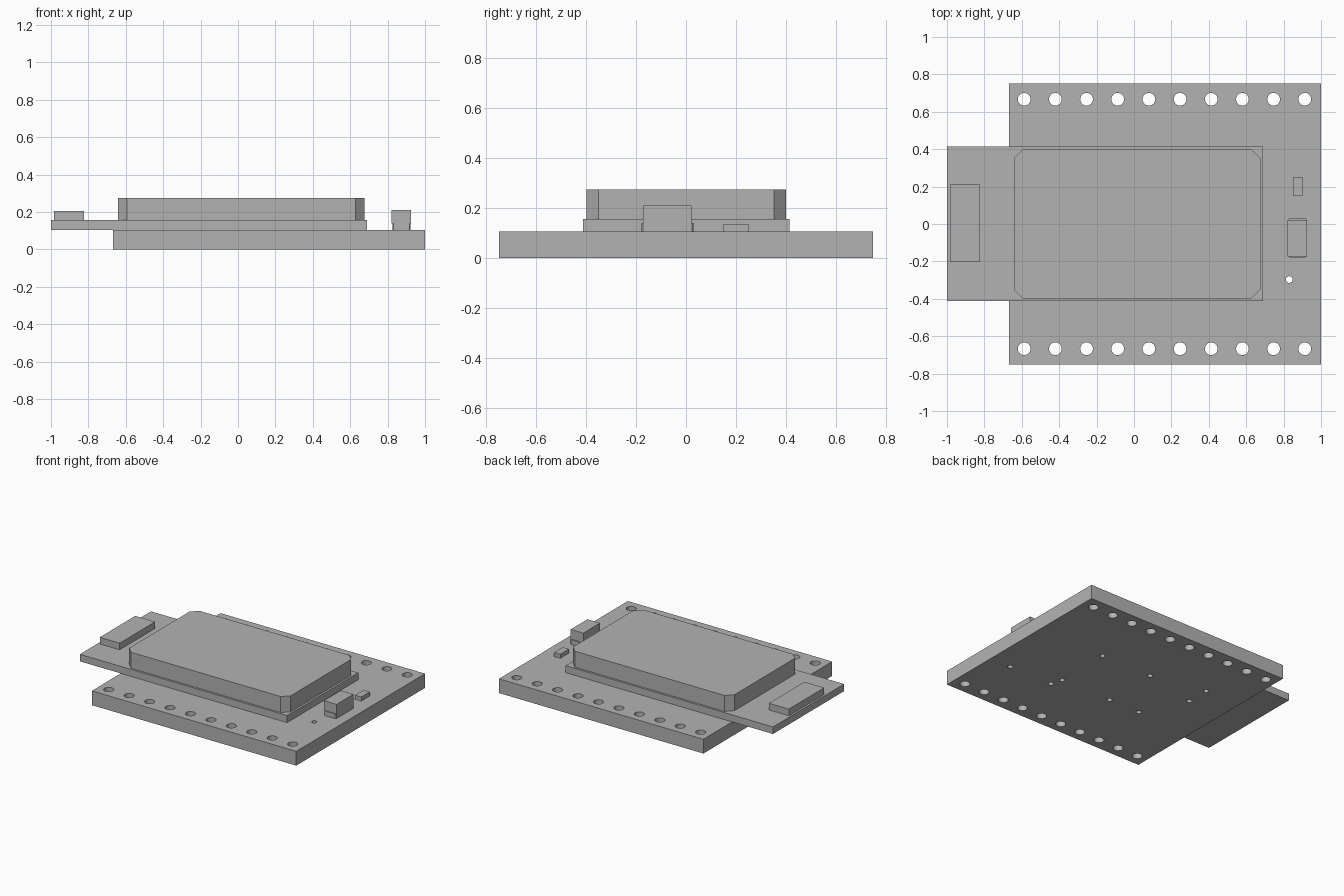
import bpy
import bmesh
from mathutils import Matrix, Vector

cube = bpy.data.objects.get("Cube")
if cube:
    bpy.data.objects.remove(cube, do_unlink=True)

grey = bpy.data.materials.new("plain grey")
grey.use_nodes = True
colour = (0.45, 0.45, 0.45, 1)
grey.diffuse_color = colour
grey.node_tree.nodes["Principled BSDF"].inputs["Base Color"].default_value = colour


def add_object(name, bm):
    mesh = bpy.data.meshes.new(name)
    bm.to_mesh(mesh)
    bm.free()
    mesh.materials.append(grey)
    obj = bpy.data.objects.new(name, mesh)
    bpy.context.collection.objects.link(obj)
    return obj


def box(name, x, y, z, chamfer=0):
    """Box between (low, high) pairs, with optional chamfered upright edges."""
    low, high = Vector((x[0], y[0], z[0])), Vector((x[1], y[1], z[1]))
    bm = bmesh.new()
    bmesh.ops.create_cube(bm, size=1)
    bmesh.ops.scale(bm, vec=high - low, verts=bm.verts)
    bmesh.ops.translate(bm, vec=(low + high) / 2, verts=bm.verts)
    if chamfer:
        upright = [e for e in bm.edges
                   if abs(e.verts[0].co.z - e.verts[1].co.z) > 0.01]
        bmesh.ops.bevel(bm, geom=upright, offset=chamfer, segments=1,
                        affect='EDGES', profile=0.5)
    return add_object(name, bm)


BOARD_TOP = 0.105
MODULE_TOP = 0.157

# Carrier board
board = box("carrier_board", (-0.667, 1), (-0.75, 0.75), (0, BOARD_TOP))

# Pin holes along both edges, and small vias through the middle
holes = [(-0.587 + i / 6, side * 0.667, 0.034)
         for side in (-1, 1) for i in range(10)]
vias = [(0.83, -0.297), (0.475, -0.297), (0.45, 0.21), (0.45, -0.21),
        (0.037, 0.21), (0.037, -0.21), (-0.38, 0.295), (-0.38, 0.12),
        (-0.217, -0.21)]
holes += [(x, y, 0.018) for x, y in vias]
bm = bmesh.new()
for x, y, r in holes:
    bmesh.ops.create_cone(bm, cap_ends=True, segments=24, radius1=r, radius2=r,
                          depth=0.4, matrix=Matrix.Translation((x, y, 0.05)))
cutter = add_object("hole_cutter", bm)
cutter.hide_render = True

cut = board.modifiers.new("holes", 'BOOLEAN')
cut.operation = 'DIFFERENCE'
cut.solver = 'EXACT'
cut.object = cutter
bpy.context.view_layer.update()
drilled = bpy.data.meshes.new_from_object(
    board.evaluated_get(bpy.context.evaluated_depsgraph_get()))
board.modifiers.clear()
board.data = drilled
bpy.data.objects.remove(cutter, do_unlink=True)

# Overhanging module with its shield can and antenna
box("module_board", (-1, 0.69), (-0.413, 0.415), (BOARD_TOP, MODULE_TOP))
box("shield_can", (-0.642, 0.675), (-0.398, 0.4), (MODULE_TOP, 0.275), 0.048)
box("antenna", (-0.985, -0.823), (-0.203, 0.21), (MODULE_TOP, 0.206))

# Small parts at the far end of the board
box("connector_base", (0.825, 0.923), (-0.178, 0.03), (BOARD_TOP, 0.14), 0.006)
box("connector_body", (0.822, 0.925), (-0.173, 0.022), (0.14, 0.211))
box("chip", (0.85, 0.9), (0.15, 0.25), (BOARD_TOP, 0.135))

# Smooth hole walls with sharp rims
bpy.ops.object.select_all(action='DESELECT')
board.select_set(True)
bpy.context.view_layer.objects.active = board
bpy.ops.object.shade_smooth_by_angle(angle=0.6)
